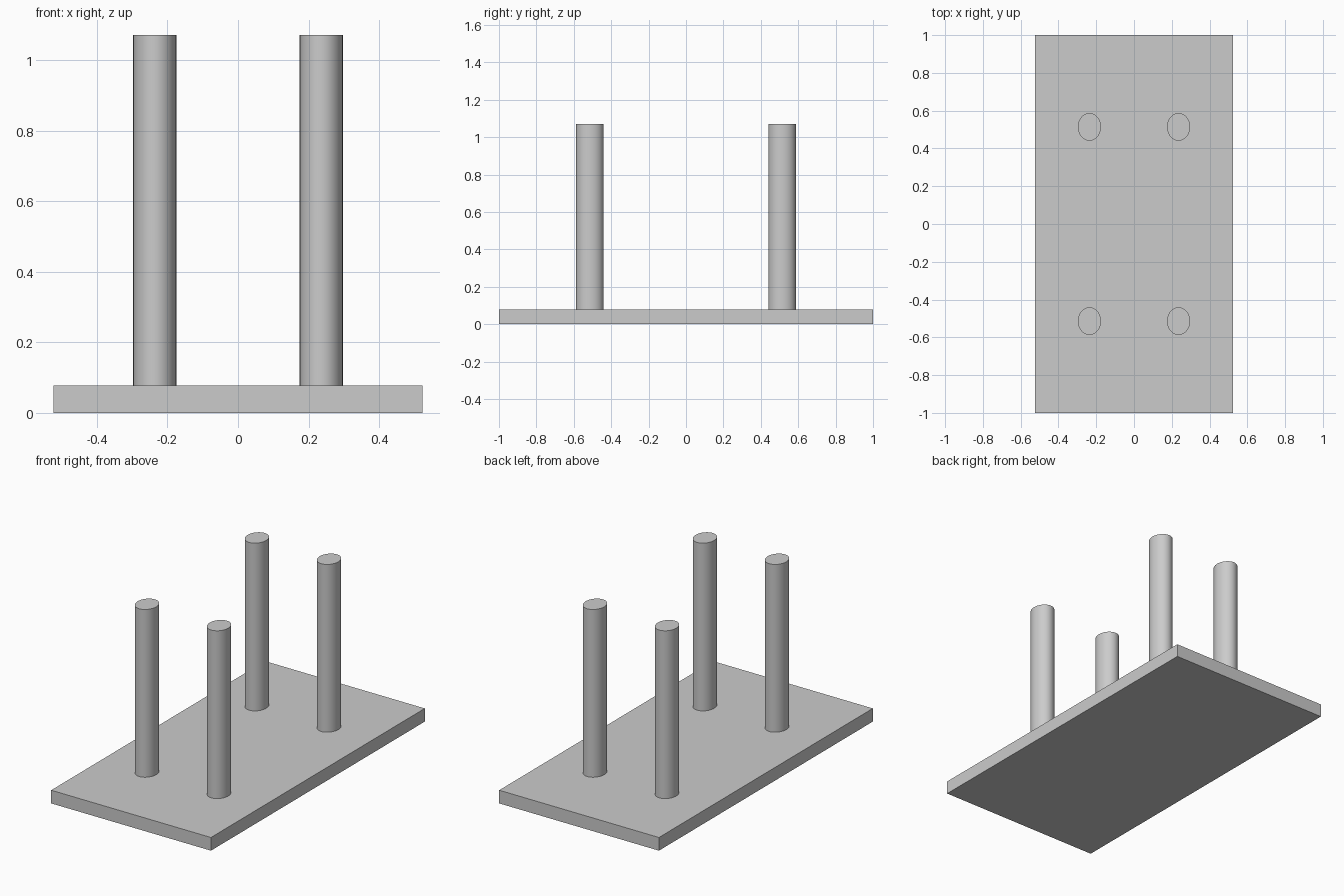
import bpy
import math

cube = bpy.data.objects.get("Cube")
if cube:
    bpy.data.objects.remove(cube, do_unlink=True)

# Single plain grey
GREY = (0.6, 0.6, 0.6, 1.0)
grey = bpy.data.materials.new("plain grey")
grey.use_nodes = True
grey.diffuse_color = GREY
bsdf = next(n for n in grey.node_tree.nodes if n.type == "BSDF_PRINCIPLED")
bsdf.inputs["Base Color"].default_value = GREY

HALF_X, HALF_Y = 0.523, 1.0
PLATE_Z, TOP_Z = 0.078, 1.071
LEG_X, LEG_Y = 0.236, 0.514
LEG_RX, LEG_RY = 0.061, 0.073


def finish(name, scale):
    obj = bpy.context.object
    obj.name = name
    obj.scale = scale
    bpy.ops.object.transform_apply(location=False, rotation=False, scale=True)
    obj.data.materials.append(grey)
    return obj


# Flat slab
bpy.ops.mesh.primitive_cube_add(size=1, location=(0, 0, PLATE_Z / 2))
finish("slab", (2 * HALF_X, 2 * HALF_Y, PLATE_Z))

# Four oval legs standing on the slab
for side, sx in (("left", 1), ("right", -1)):
    for end, sy in (("front", -1), ("back", 1)):
        bpy.ops.mesh.primitive_cylinder_add(
            vertices=64, radius=1, depth=1,
            location=(sx * LEG_X, sy * LEG_Y, (PLATE_Z + TOP_Z) / 2))
        finish(f"{end}_{side}_leg", (LEG_RX, LEG_RY, TOP_Z - PLATE_Z))
        bpy.ops.object.shade_smooth_by_angle(angle=math.radians(30))
